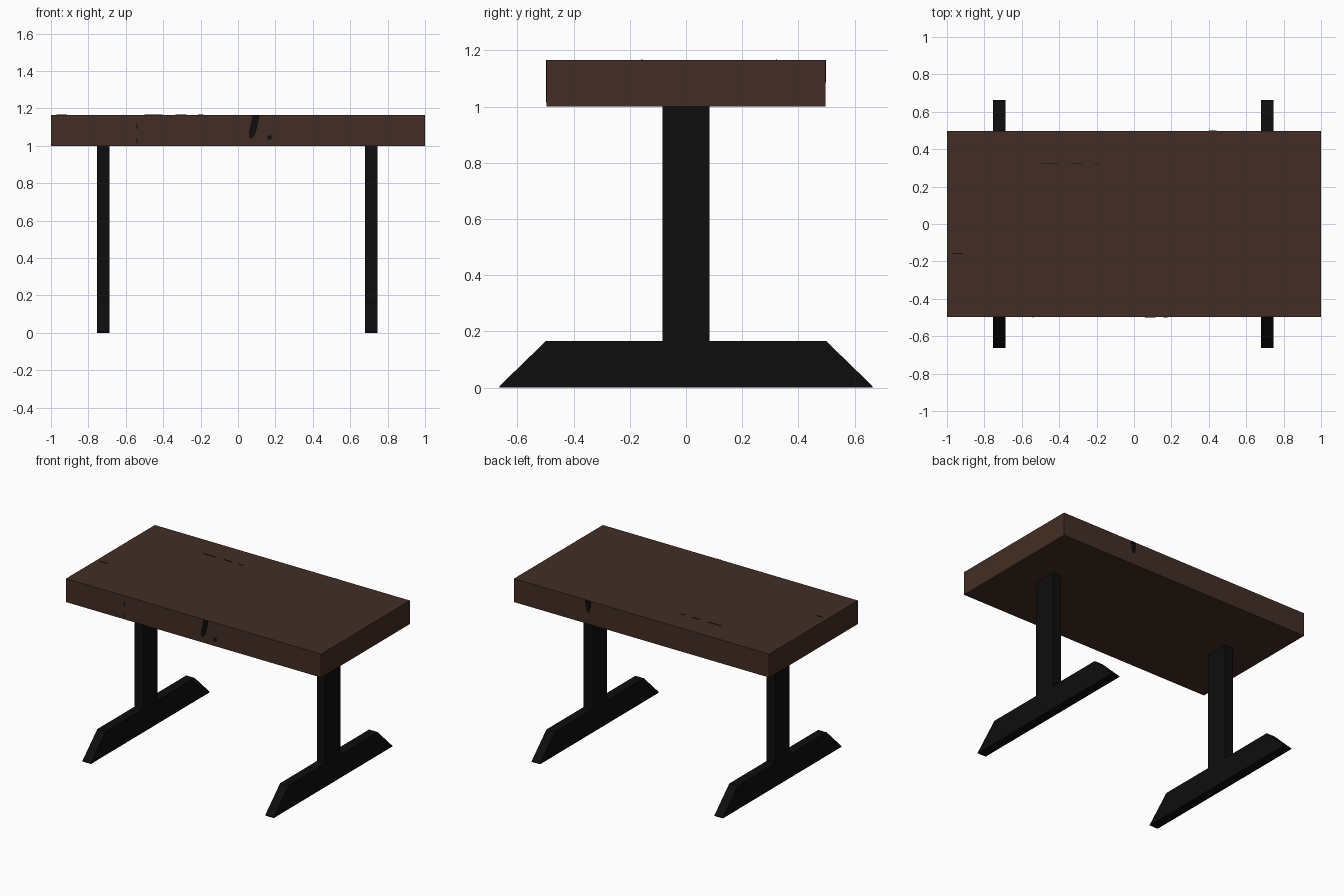
import bpy, bmesh

if "Cube" in bpy.data.objects:
    bpy.data.objects.remove(bpy.data.objects["Cube"])


def material(name, rgb):
    m = bpy.data.materials.new(name)
    m.diffuse_color = (*rgb, 1.0)
    m.use_nodes = True
    m.node_tree.nodes["Principled BSDF"].inputs["Base Color"].default_value = m.diffuse_color
    return m


WOOD = material("dark brown wood", (0.054, 0.027, 0.018))
BLACK = material("black metal", (0.004, 0.004, 0.004))


def prism(name, profile, axis, start, end, mat):
    """Extrude a 2D profile along an axis (0=x, 1=y, 2=z)."""
    def point(p, d):
        co = list(p)
        co.insert(axis, d)
        return co
    bm = bmesh.new()
    face = bm.faces.new([bm.verts.new(point(p, start)) for p in profile])
    ext = bmesh.ops.extrude_face_region(bm, geom=[face])
    for v in ext["geom"]:
        if isinstance(v, bmesh.types.BMVert):
            v.co[axis] = end
    bmesh.ops.recalc_face_normals(bm, faces=bm.faces[:])
    mesh = bpy.data.meshes.new(name)
    bm.to_mesh(mesh)
    bm.free()
    mesh.materials.append(mat)
    obj = bpy.data.objects.new(name, mesh)
    bpy.context.collection.objects.link(obj)
    return obj


def rect(a0, a1, b0, b1):
    return [(a0, b0), (a1, b0), (a1, b1), (a0, b1)]


# Table top slab
HALF_Y, Z0, Z1 = 0.497, 1.0, 1.166
prism("table_top", rect(-1, 1, -HALF_Y, HALF_Y), 2, Z0, Z1, WOOD)

# Two legs: upright post on a tapered foot
foot = [(-0.664, 0), (0.664, 0), (0.664, 0.005), (0.498, 0.166),
        (-0.498, 0.166), (-0.664, 0.005)]
for side, x in (("left", -0.721), ("right", 0.712)):
    prism(side + "_foot", foot, 0, x - 0.033, x + 0.033, BLACK)
    prism(side + "_post", rect(-0.083, 0.083, 0.166, Z0), 0, x - 0.033, x + 0.033, BLACK)

# Thin dark wood-grain marks
T = 0.002
front_knot = [(0.058, 1.045), (0.075, 1.04), (0.092, 1.06), (0.105, 1.11),
              (0.116, Z1), (0.076, Z1), (0.07, 1.12), (0.06, 1.08)]
back_knot = [(0.41, 1.085), (0.425, 1.085), (0.438, 1.12), (0.442, Z1),
             (0.402, Z1), (0.402, 1.12)]
prism("front_knot", front_knot, 1, -HALF_Y - T, -HALF_Y, BLACK)
prism("back_knot", back_knot, 1, HALF_Y, HALF_Y + T, BLACK)
for i, r in enumerate([(0.157, 0.18, 1.034, 1.056), (-0.543, -0.537, 1.09, 1.12),
                       (-0.543, -0.537, 1.015, 1.04)]):
    prism(f"front_fleck_{i}", rect(*r), 1, -HALF_Y - T, -HALF_Y, BLACK)
for i, (x0, x1, y) in enumerate([(-0.5, -0.405, 0.322), (-0.335, -0.275, 0.322),
                                 (-0.215, -0.185, 0.322), (-0.97, -0.915, -0.158)]):
    prism(f"top_grain_{i}", rect(x0, x1, y - 0.0025, y + 0.0025), 2, Z1, Z1 + T, BLACK)
